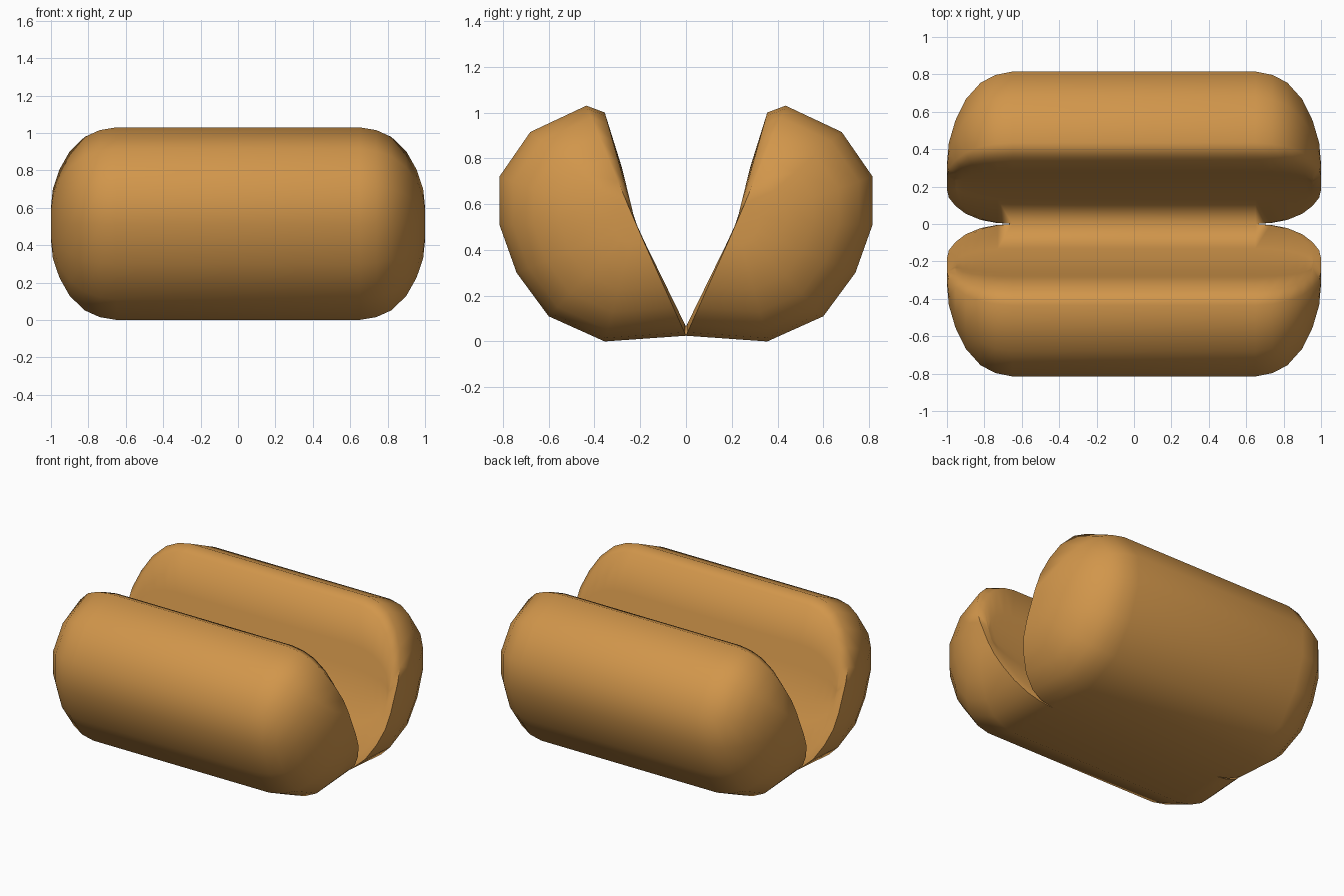
import bpy, bmesh, math

if "Cube" in bpy.data.objects:
    bpy.data.objects.remove(bpy.data.objects["Cube"])

crust = bpy.data.materials.new("toasted crust")
crust.diffuse_color = (0.64, 0.305, 0.07, 1)
crust.use_nodes = True
crust.node_tree.nodes["Principled BSDF"].inputs["Base Color"].default_value = crust.diffuse_color

# Cross-section of one half (y, z): rounded crust side, then the cut inner face
OUTER = [(0, .025), (.355, 0), (.6, .11), (.74, .3), (.815, .51),
         (.815, .72), (.68, .915), (.435, 1.03)]
INNER = [(.355, 1.0), (.28, .76), (.255, .63), (.188, .43), (.13, .32), (0, .065)]
CY, CZ = .22, .515                      # point the sections shrink towards
# (x, scale) of the sections along the rounded end
END = [(.65, 1), (.74, .97), (.82, .9), (.9, .75), (.955, .56), (.99, .36), (1.0, .17)]
STATIONS = [(-x, s) for x, s in reversed(END)] + END


def section(bm, x, s):
    ring = []
    for i, (y, z) in enumerate(OUTER + INNER):
        px = x
        if i >= len(OUTER):             # inner edge is set back to form the soft rim
            px = math.copysign(.65 + (abs(x) - .65) * .88, x)
        ring.append(bm.verts.new((px, CY + (y - CY) * s, CZ + (z - CZ) * s)))
    return ring


bm = bmesh.new()
rings = [section(bm, x, s) for x, s in STATIONS]
n, k = len(OUTER) + len(INNER), len(OUTER)
for a, b in zip(rings, rings[1:]):
    for i in range(n):
        j = (i + 1) % n
        if i == n - 1 and a is rings[len(END) - 1]:
            continue                    # open along the hinge, where the halves join
        bm.faces.new((a[i], a[j], b[j], b[i]))
# end caps: crust tip plus the small rim closing onto the inner face
for r in (rings[0], rings[-1]):
    bm.faces.new(r[:k])
    bm.faces.new([r[0], r[k - 1]] + r[k:])
bmesh.ops.recalc_face_normals(bm, faces=bm.faces)
mesh = bpy.data.meshes.new("split_bun")
bm.to_mesh(mesh)
bm.free()
mesh.materials.append(crust)

# Two halves mirrored across the hinge
bun = bpy.data.objects.new("split_bun", mesh)
bpy.context.collection.objects.link(bun)
bpy.context.view_layer.objects.active = bun
bun.select_set(True)
bpy.ops.object.shade_smooth_by_angle(angle=math.radians(62))
mirror = bun.modifiers.new("other half", 'MIRROR')
mirror.use_axis = (False, True, False)
mirror.use_clip = True
